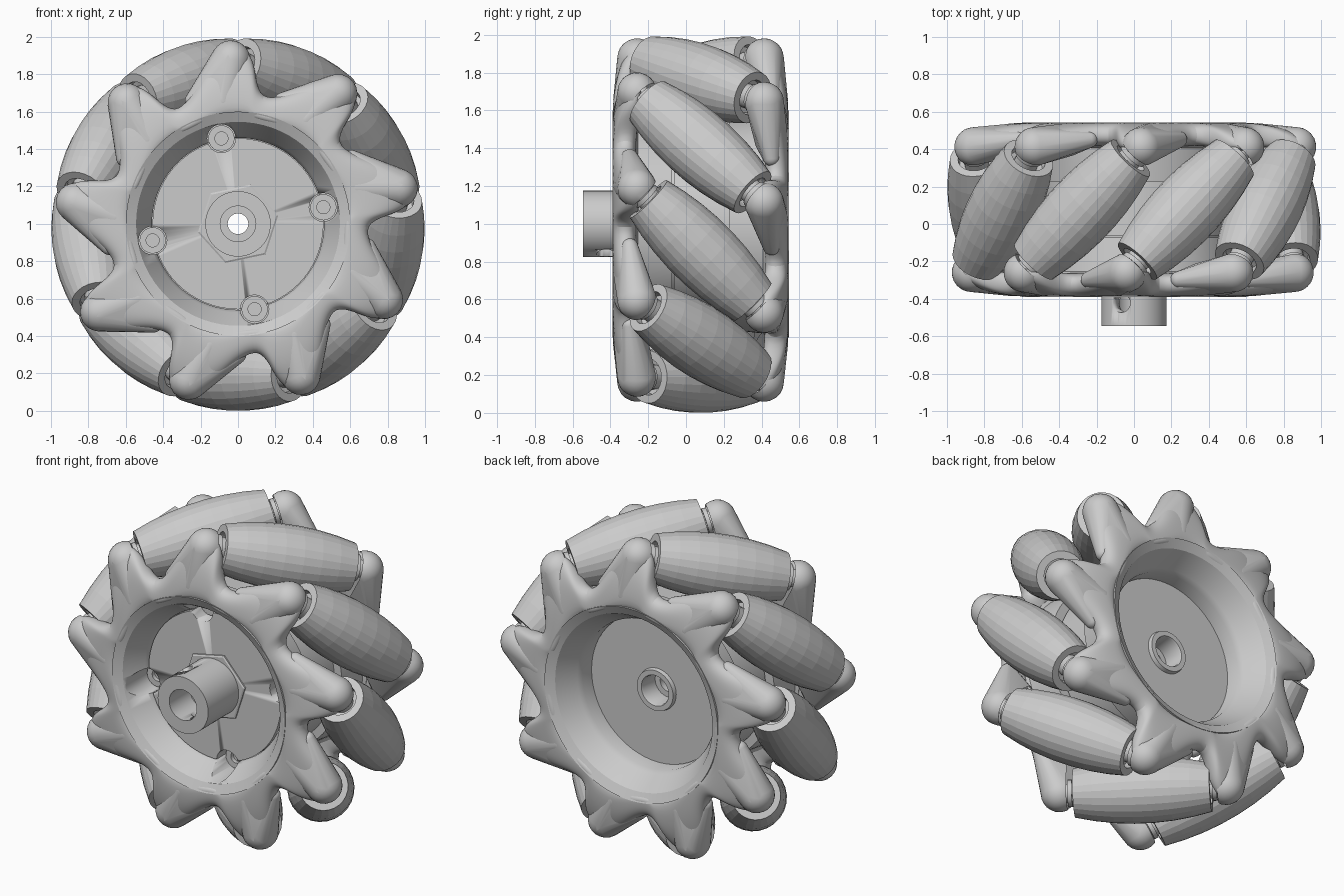
import bpy, bmesh
from math import radians, sin, cos, pi, sqrt
from mathutils import Matrix, Vector

if "Cube" in bpy.data.objects:
    bpy.data.objects.remove(bpy.data.objects["Cube"])

WHEEL = Matrix.Translation((0, 0.077, 1))   # wheel centre, axle along y
COUNT, AXIS_R = 9, 0.81                     # rollers and radius of their axes


def add(name, mesh, matrix=WHEEL):
    ob = bpy.data.objects.new(name, mesh)
    bpy.context.collection.objects.link(ob)
    ob.matrix_world = matrix
    return ob


def finish(bm, name, smooth):
    bmesh.ops.remove_doubles(bm, verts=bm.verts, dist=1e-5)
    bmesh.ops.recalc_face_normals(bm, faces=bm.faces)
    me = bpy.data.meshes.new(name)
    bm.to_mesh(me)
    bm.free()
    if smooth:
        me.shade_smooth()
        me.set_sharp_from_angle(angle=radians(smooth))
    return me


def bridge(bm, loops):
    """Join closed loops of points into a closed tube of quads."""
    rows = [[bm.verts.new(p) for p in loop] for loop in loops]
    n = len(rows[0])
    for a, b in zip(rows, rows[1:] + rows[:1]):
        for i in range(n):
            j = (i + 1) % n
            bm.faces.new((a[i], a[j], b[j], b[i]))


def lathe(name, profile, sides, smooth=30, phase=0):
    """Spin a closed (radius, y) profile about the y axis."""
    bm = bmesh.new()
    ang = [2 * pi * i / sides + radians(phase) for i in range(sides)]
    bridge(bm, [[(r * cos(a), y, r * sin(a)) for a in ang] for r, y in profile])
    return finish(bm, name, smooth)


def polar(deg, r, y):
    return Vector((r * cos(radians(deg)), y, r * sin(radians(deg))))


def cut(ob, cutter):
    cutter.hide_render = True
    cutter.display_type = 'WIRE'
    mod = ob.modifiers.new("cut", 'BOOLEAN')
    mod.operation = 'DIFFERENCE'
    mod.object = cutter


# Half turn that maps the front plate onto the back plate
FLIP = Matrix.Rotation(pi, 4, polar(70, 1, 0))

# Lobed side plates: one lobe outline as (angle, radius), repeated nine times
lobe = [(-10.5, .68), (-7, .785), (-5.6, .875), (-2.4, .945), (1.8, .97),
        (6.2, .95), (10.5, .875), (15.5, .79), (21, .72)]
outline = [(90 + a + 40 * k, r) for k in range(COUNT) for a, r in lobe]


def plate_loop(u, side):
    pts = []
    for a, edge in outline:
        r = .56 + u * (edge - .56)
        mid = -.403 + .075 * ((r - .6) / .37) ** 2
        pts.append(polar(a, r, mid + side * .062 * sqrt(1 - u ** 4)))
    return pts


steps = [0, .3, .6, .82, .95]
bm = bmesh.new()
bridge(bm, [plate_loop(u, -1) for u in steps] + [plate_loop(1, 0)]
       + [plate_loop(u, 1) for u in reversed(steps)])
plate = finish(bm, "lobed_plate", 60)
for name, m in (("front_lobed_plate", WHEEL), ("back_lobed_plate", WHEEL @ FLIP)):
    mod = add(name, plate, m).modifiers.new("round", 'SUBSURF')
    mod.levels = mod.render_levels = 2

# Domed finger on each lobe, cut flat where it faces its roller
axis = (polar(-20, 1, 0) + Vector((0, 1, 0))).normalized()
middle = polar(70, AXIS_R, 0)
bm = bmesh.new()
for centre, radius in ((middle - .475 * axis, .105), (polar(97, .66, -.372), .09),
                       (polar(110, .70, -.375), .045)):
    bmesh.ops.create_icosphere(bm, subdivisions=3, radius=radius,
                               matrix=Matrix.Translation(centre))
hull = bmesh.ops.convex_hull(bm, input=bm.verts)
inside = {g for g in hull["geom_interior"] if isinstance(g, bmesh.types.BMVert)}
bmesh.ops.delete(bm, geom=list(inside), context='VERTS')
bmesh.ops.bisect_plane(bm, geom=bm.verts[:] + bm.edges[:] + bm.faces[:],
                       plane_co=middle - .43 * axis, plane_no=axis, clear_outer=True)
bmesh.ops.holes_fill(bm, edges=bm.edges)
finger = finish(bm, "lobe_finger", 40)

# Rims with a chamfered lip and conical recess, deeper at the back
lip = [(.6, -.467), (.545, -.44), (.475, -.32), (.46, -.29)]
front_rim = add("front_rim", lathe("front_rim", lip + [(.46, -.15), (.56, -.15), (.58, -.33), (.6, -.34)], 72))
add("back_rim", lathe("back_rim", lip + [(.46, -.15), (.56, -.15), (.58, -.33), (.6, -.34)], 72),
    WHEEL @ FLIP)

# Core drum with recessed discs and the back bearing collar
core = add("core_drum", lathe("core_drum", [
    (.055, -.307), (.457, -.307), (.457, -.14), (.51, -.14), (.51, .17), (.457, .17),
    (.457, .205), (.13, .205), (.125, .23), (.095, .23), (.09, .22), (.09, .1), (.055, .1)], 64))

# Hub shaft with stepped bore, cross hole and hexagonal base
shaft = add("hub_shaft", lathe("hub_shaft", [
    (.055, -.3), (.055, -.42), (.095, -.42), (.095, -.622), (.175, -.622), (.175, -.3)], 48))
add("hub_hexagon", lathe("hub_hexagon", [
    (.15, -.3), (.15, -.32), (.21, -.32), (.22, -.315), (.22, -.3)], 6, 0, 12))
drill = lathe("drill", [(0, -.3), (.05, -.3), (.05, .3), (0, .3)], 24)
cut(shaft, add("cross_hole_cutter", drill, WHEEL @ Matrix.Translation((0, -.5, 0))
               @ Matrix.Rotation(radians(-23), 4, 'Y') @ Matrix.Rotation(pi / 2, 4, 'X')))

# Four screws at the bottom of scallops cut in the front rim and disc
bore = lathe("scallop", [(0, -.6), (.076, -.6), (.076, -.19), (0, -.19)], 24)
screw = lathe("screw", [(0, -.2), (.035, -.2), (.035, -.225), (.07, -.225),
                        (.07, -.18), (0, -.18)], 24)
for k in range(4):
    m = WHEEL @ Matrix.Translation(polar(11 + 90 * k, .465, 0))
    add("screw", screw, m)
    cutter = add("scallop_cutter", bore, m)
    cut(front_rim, cutter)
    cut(core, cutter)

# Barrel rollers with recessed ends
HALF = .39
barrel = [(.19 - .05 * (t / 3.5) ** 2, HALF * t / 3.5) for t in
          (i - 3.5 for i in range(8))]
roller = lathe("roller", [(.05, -HALF + .05), (.092, -HALF + .04), (.096, -HALF)] + barrel
               + [(.096, HALF), (.092, HALF - .04), (.05, HALF - .05)], 26, 0)
# Axle with a washer at each end
half_axle = [(0, .48), (.055, .48), (.055, .425), (.078, .425), (.078, .4), (.065, .4), (.065, .33)]
axle = lathe("axle", half_axle + [(r, -s) for r, s in reversed(half_axle)], 24)

for k in range(COUNT):
    turn = Matrix.Rotation(radians(40 * k), 4, 'Y')
    m = (WHEEL @ turn @ Matrix.Rotation(radians(20), 4, 'Y')
         @ Matrix.Translation((0, 0, AXIS_R)) @ Matrix.Rotation(-pi / 4, 4, 'Z'))
    add("roller", roller, m)
    add("roller_axle", axle, m)
    add("front_lobe_finger", finger, WHEEL @ turn)
    add("back_lobe_finger", finger, WHEEL @ FLIP @ turn)
